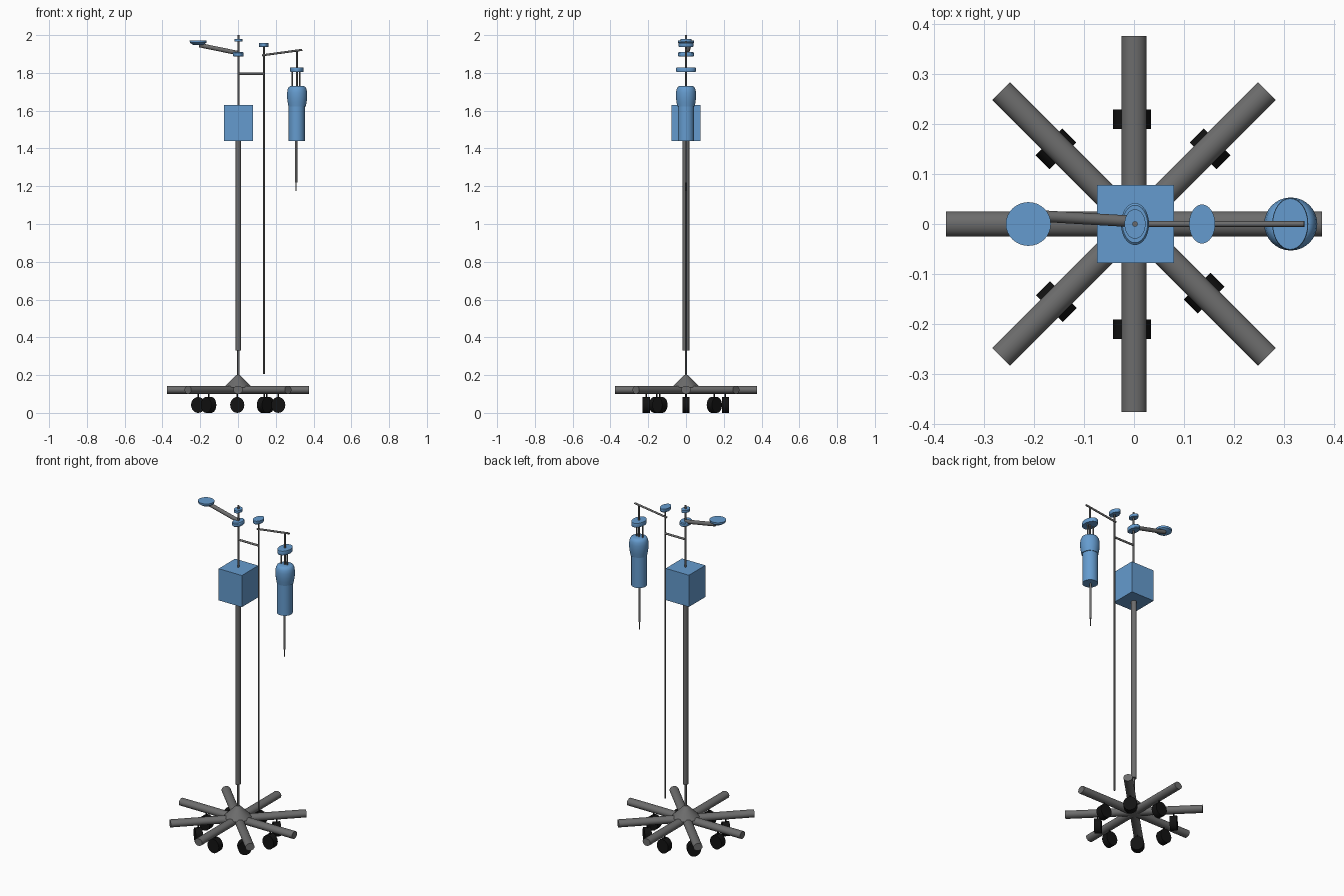
import bpy, bmesh, math
from mathutils import Vector, Matrix

if "Cube" in bpy.data.objects:
    bpy.data.objects.remove(bpy.data.objects["Cube"])


def material(name, rgb):
    m = bpy.data.materials.new(name)
    m.diffuse_color = (*rgb, 1)
    m.use_nodes = True
    m.node_tree.nodes["Principled BSDF"].inputs["Base Color"].default_value = m.diffuse_color
    return m


GREY = material("grey metal", (0.15, 0.15, 0.15))
BLUE = material("blue plastic", (0.13, 0.33, 0.62))
BLACK = material("black rubber", (0.006, 0.006, 0.006))


def finish(bm, name, mat, smooth=True):
    bmesh.ops.recalc_face_normals(bm, faces=bm.faces)
    me = bpy.data.meshes.new(name)
    bm.to_mesh(me)
    bm.free()
    me.materials.append(mat)
    ob = bpy.data.objects.new(name, me)
    bpy.context.collection.objects.link(ob)
    if smooth:
        bpy.ops.object.select_all(action='DESELECT')
        ob.select_set(True)
        bpy.context.view_layer.objects.active = ob
        bpy.ops.object.shade_smooth_by_angle(angle=math.radians(40))
    return ob


def rod(name, a, b, r, mat=GREY, squash=1.0, sides=24):
    """Round bar from a to b; squash scales its height or depth."""
    a, b = Vector(a), Vector(b)
    d = b - a
    bm = bmesh.new()
    bmesh.ops.create_cone(bm, cap_ends=True, segments=sides,
                          radius1=r, radius2=r, depth=d.length)
    rot = d.to_track_quat('Z', 'Y').to_matrix().to_4x4()
    mid = (a + b) / 2
    bm.transform(Matrix.Translation(mid) @ Matrix.Diagonal((1, 1, squash, 1)) @ rot
                 if abs(d.z) < 1e-5 else Matrix.Translation(mid) @ rot)
    return finish(bm, name, mat)


def lathe(name, x, profile, mat, ky=1.0, sides=32):
    """Stack of (radius, z) rings around a vertical axis at x; ky scales depth."""
    bm = bmesh.new()
    rings = []
    for r, z in profile:
        rings.append([bm.verts.new((x + r * math.cos(2 * math.pi * i / sides),
                                    ky * r * math.sin(2 * math.pi * i / sides), z))
                      for i in range(sides)])
    for lo, hi in zip(rings, rings[1:]):
        for i in range(sides):
            j = (i + 1) % sides
            bm.faces.new((lo[i], lo[j], hi[j], hi[i]))
    bm.faces.new(rings[0])
    bm.faces.new(rings[-1])
    return finish(bm, name, mat)


# star base: four bars crossing at the centre
for i in range(4):
    t = math.pi * i / 4
    v = Vector((math.cos(t), math.sin(t), 0)) * 0.375
    rod(f"base_leg_{i}", Vector((0, 0, 0.122)) - v, Vector((0, 0, 0.122)) + v,
        0.025, GREY, 0.86)
lathe("base_hub", 0, [(0.075, 0.135), (0.01, 0.2)], GREY)

# casters: wheel centre and axle angle
wheels = [(0.213, 0, 90), (0.152, 0.15, 45), (-0.004, 0.209, 90), (-0.156, 0.15, 135),
          (-0.211, 0, 90), (-0.155, -0.155, 45), (-0.004, -0.21, 90), (0.14, -0.138, 135)]
for i, (x, y, ang) in enumerate(wheels):
    t = math.radians(ang)
    v = Vector((math.cos(t), math.sin(t), 0)) * 0.0195
    c = Vector((x, y, 0.042))
    rod(f"caster_wheel_{i}", c - v, c + v, 0.0375, BLACK, 1.12)
    rod(f"caster_stem_{i}", (x, y, 0.07), (x, y, 0.11), 0.004, BLACK, sides=12)

# main pole
PX = 0.002
rod("lower_pole", (PX, 0, 0.19), (PX, 0, 0.34), 0.006)
lathe("main_pole", PX, [(0.0145, 0.33), (0.0145, 1.45)], GREY, 1.2)
rod("upper_pole", (PX, 0, 1.62), (PX, 0, 2.0), 0.0055)
lathe("pole_collar", PX, [(0.025, 1.886), (0.028, 1.89), (0.028, 1.906), (0.025, 1.91)], BLUE, 1.5)
lathe("pole_cap", PX, [(0.021, 1.965), (0.021, 1.98)], BLUE, 1.4)

# pump box
bm = bmesh.new()
bmesh.ops.create_cube(bm, size=1)
bm.transform(Matrix.Translation((0.003, 0, 1.535)) @ Matrix.Diagonal((0.154, 0.156, 0.19, 1)))
finish(bm, "pump_box", BLUE, False)

# left arm with dish
rod("left_arm", (-0.205, 0.017, 1.947), (0, 0.005, 1.905), 0.0115)
lathe("left_dish", -0.211, [(0.026, 1.948), (0.044, 1.96), (0.045, 1.972)], BLUE, 0.97)

# side rod with its knob and connector
rod("connector_bar", (0, 0, 1.795), (0.14, 0, 1.795), 0.006)
rod("side_rod", (0.138, 0, 0.205), (0.138, 0, 1.945), 0.0045)
lathe("side_knob", 0.136, [(0.023, 1.936), (0.026, 1.941), (0.026, 1.957)], BLUE, 1.5)

# hanger arm and drip bag
rod("hanger_arm", (0.128, 0, 1.893), (0.34, 0, 1.922), 0.0055)
rod("hanger_drop", (0.312, 0, 1.73), (0.312, 0, 1.918), 0.005)
lathe("hanger_disc", 0.312, [(0.035, 1.805), (0.036, 1.809), (0.036, 1.825), (0.035, 1.829)],
      BLUE, 1.45)
for i, x in enumerate((0.288, 0.328)):
    rod(f"bag_strap_{i}", (x, 0, 1.72), (x, 0, 1.81), 0.004, sides=12)
lathe("bag_top", 0.313, [(0.046, 1.622), (0.05, 1.645), (0.053, 1.668), (0.053, 1.695),
                         (0.05, 1.713), (0.044, 1.725), (0.036, 1.73)], BLUE)
lathe("bag_body", 0.311, [(0.043, 1.44), (0.043, 1.63)], BLUE)
rod("drip_tube", (0.308, 0, 1.22), (0.308, 0, 1.445), 0.006)
rod("drip_tip", (0.308, 0, 1.175), (0.308, 0, 1.225), 0.003, sides=12)
